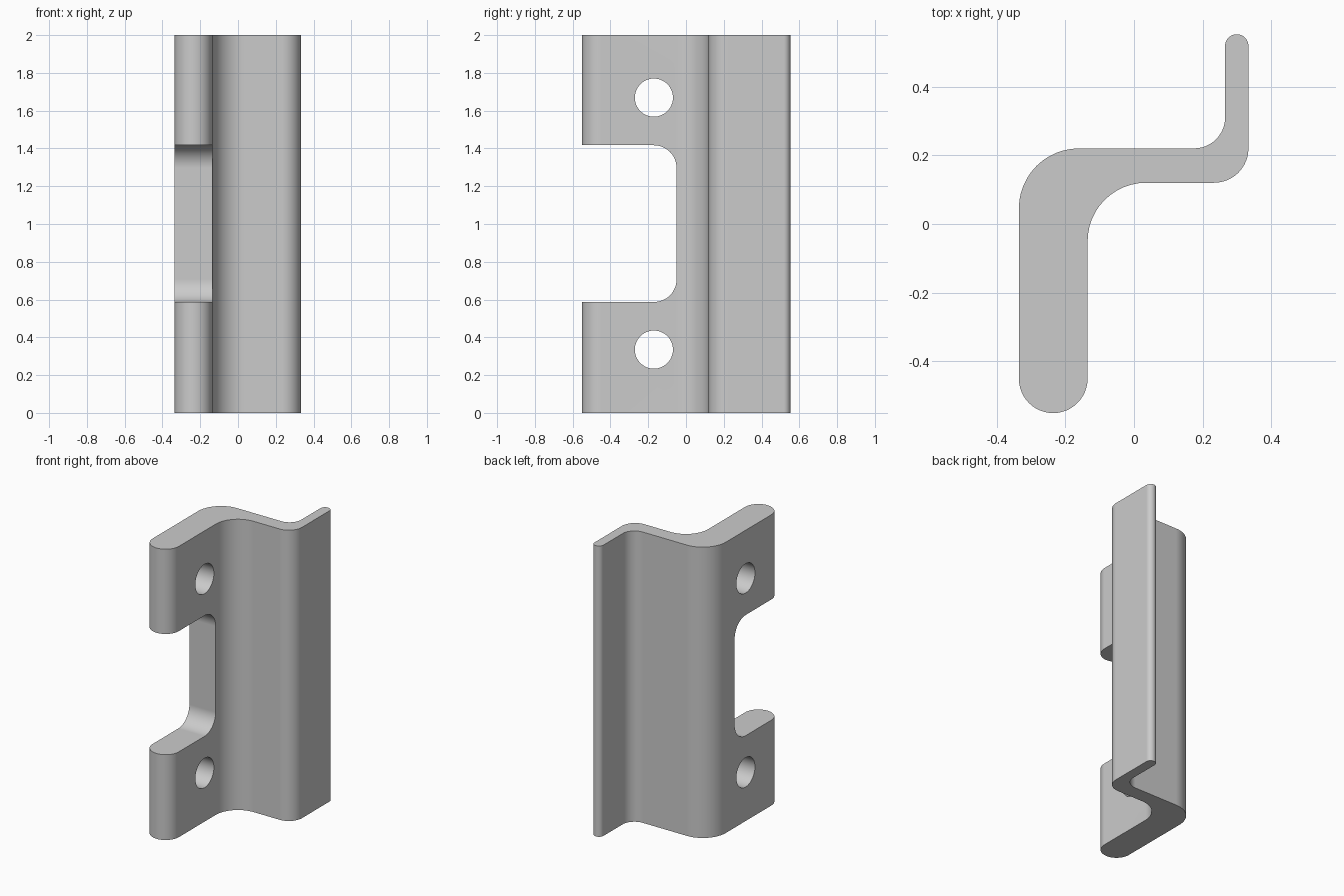
import bpy
import bmesh
import math
from mathutils import Vector

if "Cube" in bpy.data.objects:
    bpy.data.objects.remove(bpy.data.objects["Cube"])

HEIGHT = 2.0


def rounded(corners, steps=12):
    """Replace each (a, b, radius) corner of a closed outline by an arc."""
    points = []
    for i, (a, b, radius) in enumerate(corners):
        corner = Vector((a, b))
        if radius == 0:
            points.append(corner)
            continue
        to_prev = (Vector(corners[i - 1][:2]) - corner).normalized()
        to_next = (Vector(corners[(i + 1) % len(corners)][:2]) - corner).normalized()
        centre = corner + (to_prev + to_next) * radius
        for k in range(steps + 1):
            t = math.pi / 2 * k / steps
            p = centre - to_next * radius * math.cos(t) - to_prev * radius * math.sin(t)
            if not points or (p - points[-1]).length > 1e-4:
                points.append(p)
    return points


def prism(name, points, place, depth):
    """Extrude a 2D outline, mapped to 3D by place, along depth."""
    bm = bmesh.new()
    face = bm.faces.new([bm.verts.new(place(p)) for p in points])
    extruded = bmesh.ops.extrude_face_region(bm, geom=[face])
    moved = [v for v in extruded["geom"] if isinstance(v, bmesh.types.BMVert)]
    bmesh.ops.translate(bm, verts=moved, vec=depth)
    bmesh.ops.recalc_face_normals(bm, faces=bm.faces)
    mesh = bpy.data.meshes.new(name)
    bm.to_mesh(mesh)
    bm.free()
    obj = bpy.data.objects.new(name, mesh)
    bpy.context.collection.objects.link(obj)
    return obj


def side_cutter(name, points):
    cutter = prism(name, points, lambda p: (-0.6, p.x, p.y), (0.8, 0, 0))
    cutter.hide_render = True
    return cutter


# Bracket: thick leg, web and thin fin in one rounded Z-shaped section
section = rounded([
    (-0.335, -0.55, 0.1), (-0.135, -0.55, 0.1),
    (-0.135, 0.12, 0.17), (0.333, 0.12, 0.1),
    (0.333, 0.552, 0.034), (0.265, 0.552, 0.034),
    (0.265, 0.22, 0.09), (-0.335, 0.22, 0.175),
])
bracket = prism("bracket", section, lambda p: (p.x, p.y, 0), (0, 0, HEIGHT))

# Open notch in the front edge of the thick leg
cutters = [side_cutter("notch_cutter", rounded([
    (-0.8, 0.587, 0), (-0.05, 0.587, 0.12),
    (-0.05, 1.417, 0.12), (-0.8, 1.417, 0),
]))]

# Two bolt holes through the thick leg
for z in (0.335, 1.669):
    ring = [Vector((-0.17 + 0.101 * math.cos(a), z + 0.101 * math.sin(a)))
            for a in (math.tau * k / 48 for k in range(48))]
    cutters.append(side_cutter("hole_cutter", ring))

bpy.ops.object.select_all(action="DESELECT")
bracket.select_set(True)
bpy.context.view_layer.objects.active = bracket
for cutter in cutters:
    cut = bracket.modifiers.new("cut", "BOOLEAN")
    cut.operation = "DIFFERENCE"
    cut.solver = "EXACT"
    cut.object = cutter
    bpy.ops.object.modifier_apply(modifier=cut.name)
    bpy.data.objects.remove(cutter)

# Plain grey metal
grey = bpy.data.materials.new("grey_metal")
grey.use_nodes = True
colour = (0.6, 0.6, 0.6, 1)
grey.diffuse_color = colour
grey.node_tree.nodes["Principled BSDF"].inputs["Base Color"].default_value = colour
bracket.data.materials.clear()
bracket.data.materials.append(grey)

# Smooth bends with crisp edges and flat plates
bpy.ops.object.shade_smooth_by_angle(angle=math.radians(30))
weighted = bracket.modifiers.new("even_shading", "WEIGHTED_NORMAL")
weighted.keep_sharp = True
